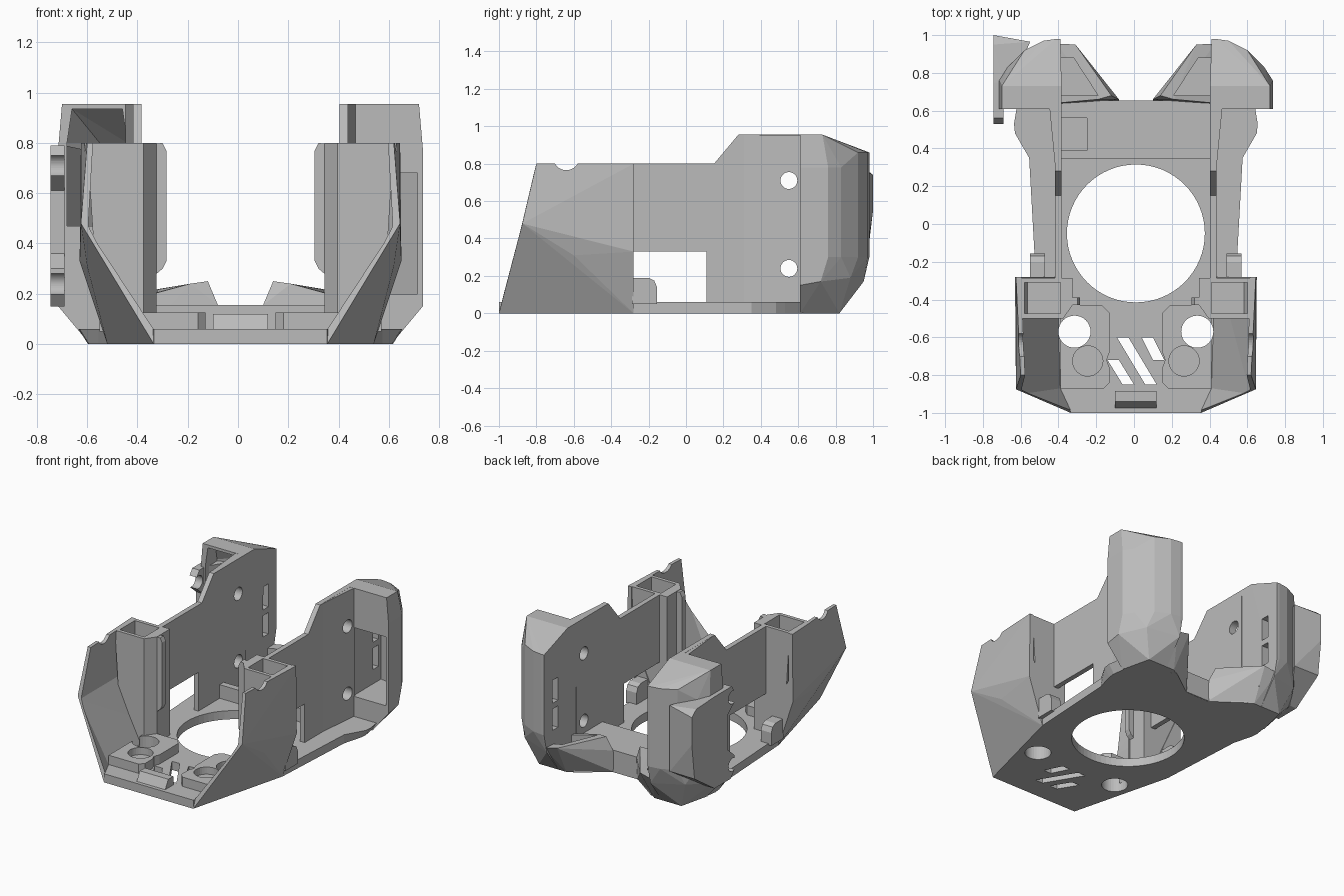
import bpy, bmesh, math
from mathutils import Matrix, Vector

default_cube = bpy.data.objects.get("Cube")
if default_cube:
    bpy.data.objects.remove(default_cube, do_unlink=True)

CENTRE = .01                      # symmetry plane of the housing
SIDES = (("left", 1), ("right", -1))

grey = bpy.data.materials.new("plain grey")
grey.use_nodes = True
grey.diffuse_color = (.5, .5, .5, 1)
grey.node_tree.nodes["Principled BSDF"].inputs["Base Color"].default_value = grey.diffuse_color


def finish(name, bm):
    """Turn a bmesh into a named grey object."""
    bmesh.ops.recalc_face_normals(bm, faces=bm.faces)
    mesh = bpy.data.meshes.new(name)
    bm.to_mesh(mesh)
    bm.free()
    mesh.materials.append(grey)
    obj = bpy.data.objects.new(name, mesh)
    bpy.context.collection.objects.link(obj)
    return obj


def hull(name, points, side=1, both=False):
    """Convex solid around points given as (half width, y, z)."""
    bm = bmesh.new()
    for s in ((1, -1) if both else (side,)):
        for h, y, z in points:
            bm.verts.new((CENTRE + s * h, y, z))
    result = bmesh.ops.convex_hull(bm, input=bm.verts)
    loose = [v for v in result["geom_interior"] + result["geom_unused"]
             if isinstance(v, bmesh.types.BMVert)]
    bmesh.ops.delete(bm, geom=list(set(loose)), context="VERTS")
    bmesh.ops.dissolve_limit(bm, angle_limit=math.radians(1), verts=bm.verts, edges=bm.edges)
    return finish(name, bm)


def box(name, h, y, z, side=1):
    return hull(name, [(a, b, c) for a in h for b in y for c in z], side)


def prism(name, outline, start, depth, axis="z", side=1):
    """Extrude an outline along z from (h, y), x from (y, z) or y from (h, z)."""
    bm = bmesh.new()
    place = {"x": lambda a, b: (CENTRE + side * start, a, b),
             "y": lambda a, b: (CENTRE + side * a, start, b),
             "z": lambda a, b: (CENTRE + side * a, b, start)}[axis]
    step = {"x": (side * depth, 0, 0), "y": (0, depth, 0), "z": (0, 0, depth)}[axis]
    face = bm.faces.new([bm.verts.new(place(a, b)) for a, b in outline])
    moved = bmesh.ops.extrude_face_region(bm, geom=[face])["geom"]
    bmesh.ops.translate(bm, vec=Vector(step),
                        verts=[v for v in moved if isinstance(v, bmesh.types.BMVert)])
    return finish(name, bm)


def cylinder(radius, depth, place, axis="z", segments=32):
    bm = bmesh.new()
    turn = Matrix.Rotation(math.pi / 2, 4, "Y") if axis == "x" else Matrix()
    bmesh.ops.create_cone(bm, cap_ends=True, segments=segments, radius1=radius, radius2=radius,
                          depth=depth, matrix=Matrix.Translation(place) @ turn)
    return finish("cutter", bm)


def cut(target, *cutters):
    """Subtract the cutters, bake the result and remove the cutters."""
    for cutter in cutters:
        cutter.hide_render = True
        mod = target.modifiers.new("cut", "BOOLEAN")
        mod.operation, mod.solver, mod.object = "DIFFERENCE", "EXACT", cutter
    graph = bpy.context.evaluated_depsgraph_get()
    baked = bpy.data.meshes.new_from_object(target.evaluated_get(graph))
    target.modifiers.clear()
    target.data = baked
    for cutter in cutters:
        bpy.data.objects.remove(cutter, do_unlink=True)


def screw_holes(side, depth=.3):
    return [cylinder(.045, depth, (CENTRE + side * .5, .55, z), "x") for z in (.24, .71)]


def floor_openings():
    """Round opening, two front holes and slanted vent slits."""
    cutters = [cylinder(.365, 1, (CENTRE, -.05, 0), segments=64)]
    cutters += [cylinder(.085, .6, (CENTRE + s * .325, -.57, 0)) for n, s in SIDES]
    for x, y, run, drop in ((-.1, -.6, .15, .25), (.03, -.6, .06, .12), (-.15, -.72, .08, .13)):
        cutters.append(prism("cutter", [(x, y), (x + .06, y), (x + .06 + run, y - drop),
                                        (x + run, y - drop)], -.1, .4))
    return cutters


# Floor plate
half = [(.345, -1), (.53, -.28), (.565, .35), (.64, .48), (.645, .53), (.63, .62), (.3, .8), (.09, .65)]
floor = prism("floor_plate", half + [(-h, y) for h, y in reversed(half)], 0, .06)
for v in floor.data.vertices:
    if v.co.z < .01 and abs(v.co.x) > .6:
        v.co.x *= .94
cut(floor, *floor_openings())

# Flared front shell, open to the front and above
shell = hull("front_shell", [
    (.345, -1, 0), (.53, -.28, 0), (.61, -.6, .31), (.64, -.28, .33), (.635, -.875, .48),
    (.61, -.8, .8), (.635, -.28, .8)], both=True)
interior = hull("cutter", [
    (.33, -1.02, .06), (.4, -.87, .06), (.42, -.2, .06), (.605, -.9, .47),
    (.605, -.2, .47), (.58, -.8, .9), (.605, -.2, .9)], both=True)
cut(shell, interior, cylinder(.07, 2, (0, -.64, .835), "x"), *floor_openings())

# Rear cross bar with a small socket
bar = box("rear_cross_bar", (-.41, .41), (.345, .655), (.001, .155))
cut(bar, box("cutter", (.26, .4), (.39, .56), (.07, .3), -1))

# Small ramp at the front edge
prism("front_ramp", [(-.98, .05), (-.94, .12), (-.885, .12), (-.885, .05)], -.11, .22, "x")

for name, side in SIDES:
    # Hollow front column with a chamfered inner corner
    column = hull(name + "_front_column", [
        (h + (.05 if y < -.45 and h < .4 else 0), y, z) for y in (-.5, -.43, -.285)
        for h, z in ((.335, .05), (.47, .05), (.335, .8), (.58, .33), (.61, .8))], side)
    cut(column, box("cutter", (.4, .59), (-.475, -.31), (.4, 1), side))

    # Rounded rib on the inner edge of the column
    prism(name + "_column_rib", [(.39, .79), (.31, .8), (.295, .77), (.295, .33), (.31, .3), (.345, .27),
                                 (.39, .27)], -.43, .04, "y", side)

    # Thin side wall with window and screw holes
    wall = prism(name + "_side_wall", [
        (-.29, .33), (.11, .33), (.11, .05), (.63, .05), (.63, .955), (.28, .955), (.15, .8), (-.29, .8)],
        .393, .035, "x", side)
    cut(wall, *screw_holes(side))

    # Wedge that thickens the wall towards the wing
    wedge = hull(name + "_wall_wedge", [(h, y, z) for z in (.05, .954)
                                        for h, y in ((.41, .3), (.427, .3), (.41, .62), (.458, .62))], side)
    cut(wedge, *screw_holes(side))

    # Rounded tab inside the window
    prism(name + "_window_tab", [(-.29, .05), (-.155, .05), (-.155, .14), (-.17, .175), (-.2, .19),
                                 (-.29, .19)], .48, .08, "x", side)

    # Screw block with a through hole and a blind hole
    block = prism(name + "_screw_block", [
        (.4, -.87), (.17, -.87), (.14, -.84), (.14, -.76), (.155, -.72), (.14, -.68), (.14, -.47),
        (.18, -.43), (.4, -.43)], .05, .075, side=side)
    cut(block, cylinder(.085, .6, (CENTRE + side * .325, -.57, 0)),
        cylinder(.08, .1, (CENTRE + side * .255, -.725, .125)))

    # Sloping rear foot with an open pocket
    foot = hull(name + "_rear_foot", [
        (.09, .65, .002), (.09, .66, .155), (.13, .68, .25), (.2, .66, .24), (.32, .95, .22), (.42, .955, .2),
        (.42, .64, .18), (.34, .82, 0), (.5, .82, 0), (.6, .62, 0), (.42, .62, 0)], side)
    cut(foot, hull("cutter", [(h, y, z) for z in (.1, .4)
                              for h, y in ((.2, .68), (.4, .68), (.4, .88), (.33, .88))], side))

    # Rounded rear wing, hollow towards the front, with two slots
    curve = [(.725, .61), (.725, .76), (.68, .83), (.59, .92), (.49, .97), (.42, .98), (.4, .98)]
    wing = hull(name + "_rear_wing",
                [(h, y, z) for h, y in curve for z in (.3, .78)]
                + [(h, y, .86) for h, y in curve[3:]]
                + [(h, y, .955) for h in (.393, .71) for y in (.61, .73)]
                + [(.4, .61, 0), (.6, .61, 0), (.64, .61, .06), (.725, .61, .15), (.725, .72, .17),
                   (.55, .82, 0), (.4, .82, 0), (.62, .88, .19), (.4, .95, .17)], side)
    if side > 0:
        pocket, low, high = [(.45, .5), (.705, .5), (.705, .74), (.56, .9), (.45, .92)], .2, .68
    else:
        pocket, low, high = [(.45, .5), (.69, .5), (.69, .74), (.56, .87), (.45, .9)], .47, .8
    hollow = [(h, y, z) for z in (low, high) for h, y in pocket]
    if side < 0:
        hollow += [(h, y, .935) for h in (.47, .67) for y in (.5, .69)]
    slots = [box("cutter", (.3, .5), (.83, .89), span, side) for span in ((.3, .45), (.49, .65))]
    cut(wing, hull("cutter", hollow, side), *slots)

# Mounting plate on the outside of the right wing
plate = prism("right_mounting_plate", [
    (.65, .79), (.56, .79), (.53, .75), (.53, .67), (.6, .61), (.6, .36), (.53, .3), (.53, .2), (.57, .15),
    (.65, .15)], .7, .055, "x", -1)
cut(plate, *screw_holes(-1, 1))
hull("right_plate_corner", [
    (.755, 1, .55), (.755, 1, .74), (.755, .97, .3), (.755, .95, .78), (.56, .965, .3), (.56, .965, .76),
    *[(h, y, z) for h in (.7, .755) for y in (.63, .75) for z in (.15, .79)]], -1)
